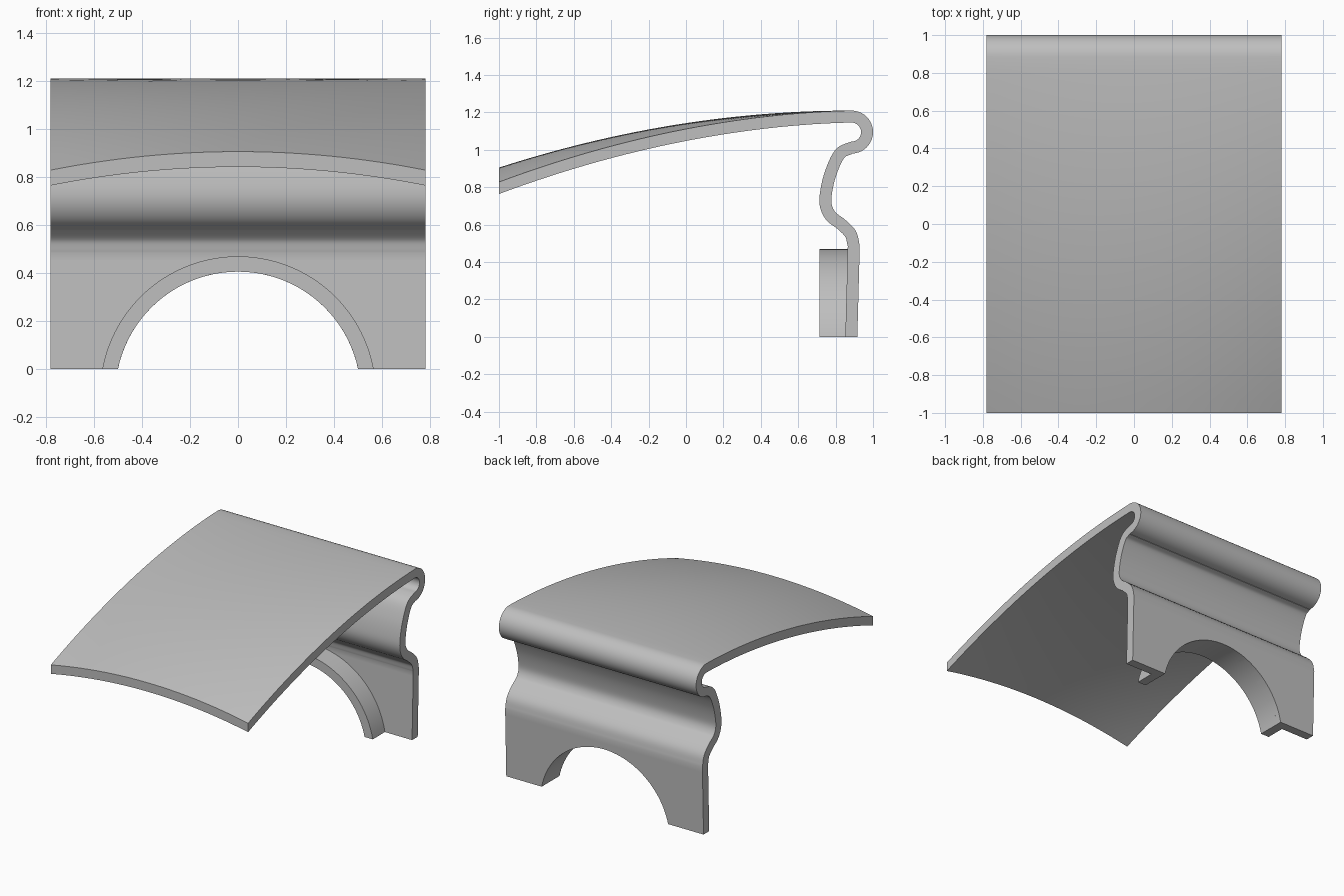
import bpy, bmesh, math
from mathutils import Vector

cube = bpy.data.objects.get("Cube")
if cube:
    bpy.data.objects.remove(cube, do_unlink=True)

HALF_W = 0.78            # half width of the sheet
T = 0.064                # sheet thickness
PEAK_Y, CURL_Z = 0.885, 1.095
CURL_R = 0.115           # outer radius of the rolled edge
ARCH_R, ARCH_Z = 0.511, -0.106

grey = bpy.data.materials.new("plain grey")
grey.use_nodes = True
grey.diffuse_color = (0.52, 0.52, 0.52, 1)
grey.node_tree.nodes["Principled BSDF"].inputs["Base Color"].default_value = (0.52, 0.52, 0.52, 1)


def finish(bm, name):
    bmesh.ops.recalc_face_normals(bm, faces=bm.faces)
    mesh = bpy.data.meshes.new(name)
    bm.to_mesh(mesh)
    bm.free()
    mesh.materials.append(grey)
    obj = bpy.data.objects.new(name, mesh)
    bpy.context.collection.objects.link(obj)
    return obj


def activate(obj):
    bpy.ops.object.select_all(action='DESELECT')
    obj.select_set(True)
    bpy.context.view_layer.objects.active = obj


def spline(pts, steps):
    """Catmull-Rom curve through the points."""
    p = [2 * pts[0] - pts[1]] + pts + [2 * pts[-1] - pts[-2]]
    out = []
    for i in range(1, len(p) - 2):
        a, b, c, d = p[i - 1:i + 3]
        for s in range(steps):
            t = s / steps
            out.append(0.5 * (2 * b + (c - a) * t + (2 * a - 5 * b + 4 * c - d) * t * t
                              + (3 * b - a - 3 * c + d) * t ** 3))
    return out + [pts[-1]]


# Side profile (y, z): outer and inner lines of the sheet
outer, inner = [], []
for i in range(28):                                   # roof
    y = -1 + (PEAK_Y + 1) * i / 28
    z = CURL_Z + CURL_R - 0.305 * ((PEAK_Y - y) / (PEAK_Y + 1)) ** 2
    outer.append((y, z))
    inner.append((y, z - T))
for i in range(21):                                   # rolled edge
    a = math.pi / 2 - math.pi * i / 20
    for line, r in ((outer, CURL_R), (inner, CURL_R - T)):
        line.append((PEAK_Y + r * math.cos(a), CURL_Z + r * math.sin(a)))
wave = [Vector(p) for p in ((PEAK_Y, 1.012), (0.822, 0.978), (0.775, 0.88), (0.75, 0.78),
                            (0.747, 0.705), (0.775, 0.645), (0.83, 0.602), (0.88, 0.55),
                            (0.897, 0.485))]
mid = spline(wave, 6)[1:] + [Vector((0.896, 0.45)), Vector((0.884, 0.0))]
for i, p in enumerate(mid):                           # S-shaped back and wall
    d = (mid[min(i + 1, len(mid) - 1)] - mid[i - 1 if i else 0]).normalized()
    n = Vector((-d.y, d.x)) * T / 2
    if i == len(mid) - 1:
        n = Vector((T / 2, 0))                        # level foot
    outer.append(tuple(p + n))
    inner.append(tuple(p - n))

# Sheet: sweep the profile across x, with the roof crowned towards its front
bm = bmesh.new()
COLS = 32
loop = outer + inner[::-1]
rows = []
for c in range(COLS + 1):
    u = -1 + 2 * c / COLS
    ring = []
    for k, (y, z) in enumerate(loop):
        is_roof = min(k, len(loop) - 1 - k) < 28
        drop = 0.077 * ((PEAK_Y - y) / (PEAK_Y + 1)) ** 1.2 * u * u if is_roof else 0
        ring.append(bm.verts.new((u * HALF_W, y, z - drop)))
    rows.append(ring)
N, M = len(loop), len(outer)
for a, b in zip(rows, rows[1:]):
    for k in range(N):
        bm.faces.new((a[k], a[(k + 1) % N], b[(k + 1) % N], b[k]))
for ring in (rows[0], rows[-1]):                      # side edges
    for k in range(M - 1):
        bm.faces.new((ring[k], ring[k + 1], ring[N - 2 - k], ring[N - 1 - k]))
sheet = finish(bm, "curved_sheet")

# Arch opening cut through the wall
bm = bmesh.new()
bmesh.ops.create_cone(bm, cap_ends=True, segments=96, radius1=ARCH_R, radius2=ARCH_R, depth=0.6)
for v in bm.verts:
    v.co = Vector((v.co.x, v.co.z + 0.88, v.co.y + ARCH_Z))
cutter = finish(bm, "arch_cutter")
cutter.hide_render = True
mod = sheet.modifiers.new("arch", 'BOOLEAN')
mod.operation, mod.solver, mod.object = 'DIFFERENCE', 'EXACT', cutter
activate(sheet)
bpy.ops.object.modifier_apply(modifier=mod.name)
bpy.data.objects.remove(cutter, do_unlink=True)

# Flange: curved lip round the arch, standing forward of the wall
bm = bmesh.new()
SEG = 48
sections = []
for i in range(SEG + 1):
    sec = []
    for r, y in ((ARCH_R, 0.715), (ARCH_R + T, 0.715), (ARCH_R + T, 0.88), (ARCH_R, 0.88)):
        a0 = math.asin(-ARCH_Z / r)                   # both feet end at z = 0
        a = a0 + (math.pi - 2 * a0) * i / SEG
        sec.append(bm.verts.new((r * math.cos(a), y, ARCH_Z + r * math.sin(a))))
    sections.append(sec)
for a, b in zip(sections, sections[1:]):
    for k in range(4):
        bm.faces.new((a[k], a[(k + 1) % 4], b[(k + 1) % 4], b[k]))
bm.faces.new(sections[0])
bm.faces.new(sections[-1])
flange = finish(bm, "arch_flange")

for obj in (sheet, flange):
    activate(obj)
    bpy.ops.object.shade_smooth_by_angle(angle=math.radians(30))
